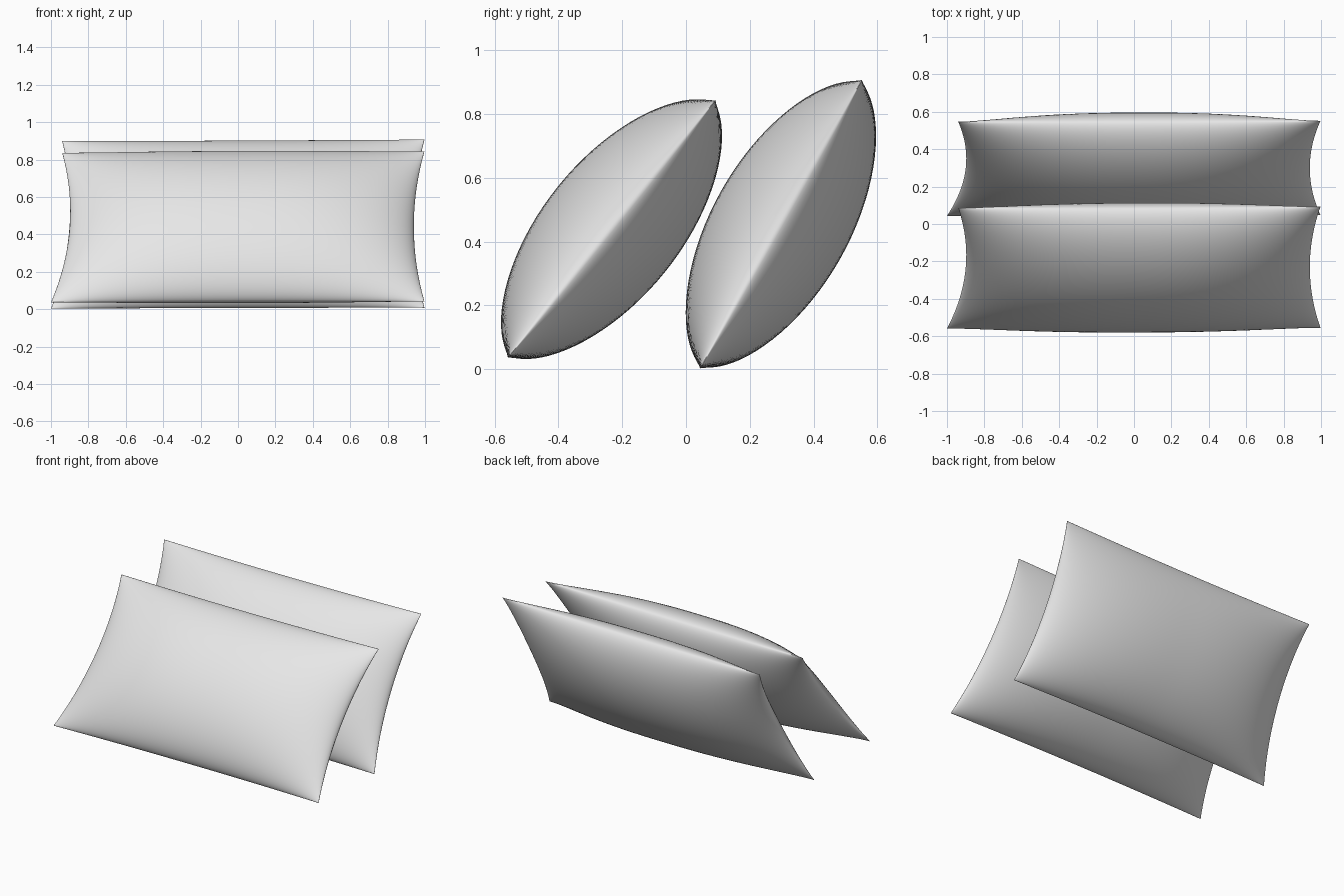
import bpy, bmesh, math

cube = bpy.data.objects.get("Cube")
if cube:
    bpy.data.objects.remove(cube, do_unlink=True)

# Plain light grey fabric
fabric = bpy.data.materials.new("light grey fabric")
fabric.use_nodes = True
GREY = (0.8, 0.8, 0.8, 1)
fabric.diffuse_color = GREY
fabric.node_tree.nodes["Principled BSDF"].inputs["Base Color"].default_value = GREY

HALF_THICKNESS = 0.215
# Corner positions in the pillow's own plane: bottom/top, left/right
BL, BR, TL, TR = (-1.0, -0.519), (0.997, -0.513), (-0.94, 0.509), (0.997, 0.519)


def pillow_point(u, v, side):
    """Map u, v in -1..1 to one side of a cushion with pinched corners."""
    a, b = (u + 1) / 2, (v + 1) / 2
    x, y = [(1 - b) * ((1 - a) * BL[i] + a * BR[i]) + b * ((1 - a) * TL[i] + a * TR[i])
            for i in (0, 1)]
    x -= u * (1 - v * v) * (0.057 if u > 0 else 0.07)   # hollow short edges
    y -= v * (1 - u * u) * 0.008                        # nearly straight long edges
    puff = max(0, 1 - abs(u) ** 2.4) * max(0, 1 - v * v)
    return x, y, side * HALF_THICKNESS * puff ** 0.62


def make_pillow(name, location, lean):
    bm = bmesh.new()
    for side in (1, -1):
        sheet = bmesh.ops.create_grid(bm, x_segments=56, y_segments=40, size=1)["verts"]
        faces = {f for v in sheet for f in v.link_faces}
        for vert in sheet:
            # sine spacing packs rows towards the rounded seam
            u = math.sin(vert.co.x * math.pi / 2)
            v = math.sin(vert.co.y * math.pi / 2)
            vert.co = pillow_point(u, v, side)
        if side < 0:
            bmesh.ops.reverse_faces(bm, faces=list(faces))
    # Join the two sheets along the seam
    bmesh.ops.remove_doubles(bm, verts=bm.verts, dist=0.0002)
    for f in bm.faces:
        f.smooth = True
    mesh = bpy.data.meshes.new(name)
    bm.to_mesh(mesh)
    bm.free()
    mesh.materials.append(fabric)
    obj = bpy.data.objects.new(name, mesh)
    obj.location = location
    obj.rotation_euler.x = lean
    bpy.context.collection.objects.link(obj)


# Two cushions leaning back, one behind the other
make_pillow("front_pillow", (0, -0.233, 0.44), math.atan2(0.80, 0.645))
make_pillow("back_pillow", (0, 0.298, 0.455), math.atan2(0.90, 0.505))
